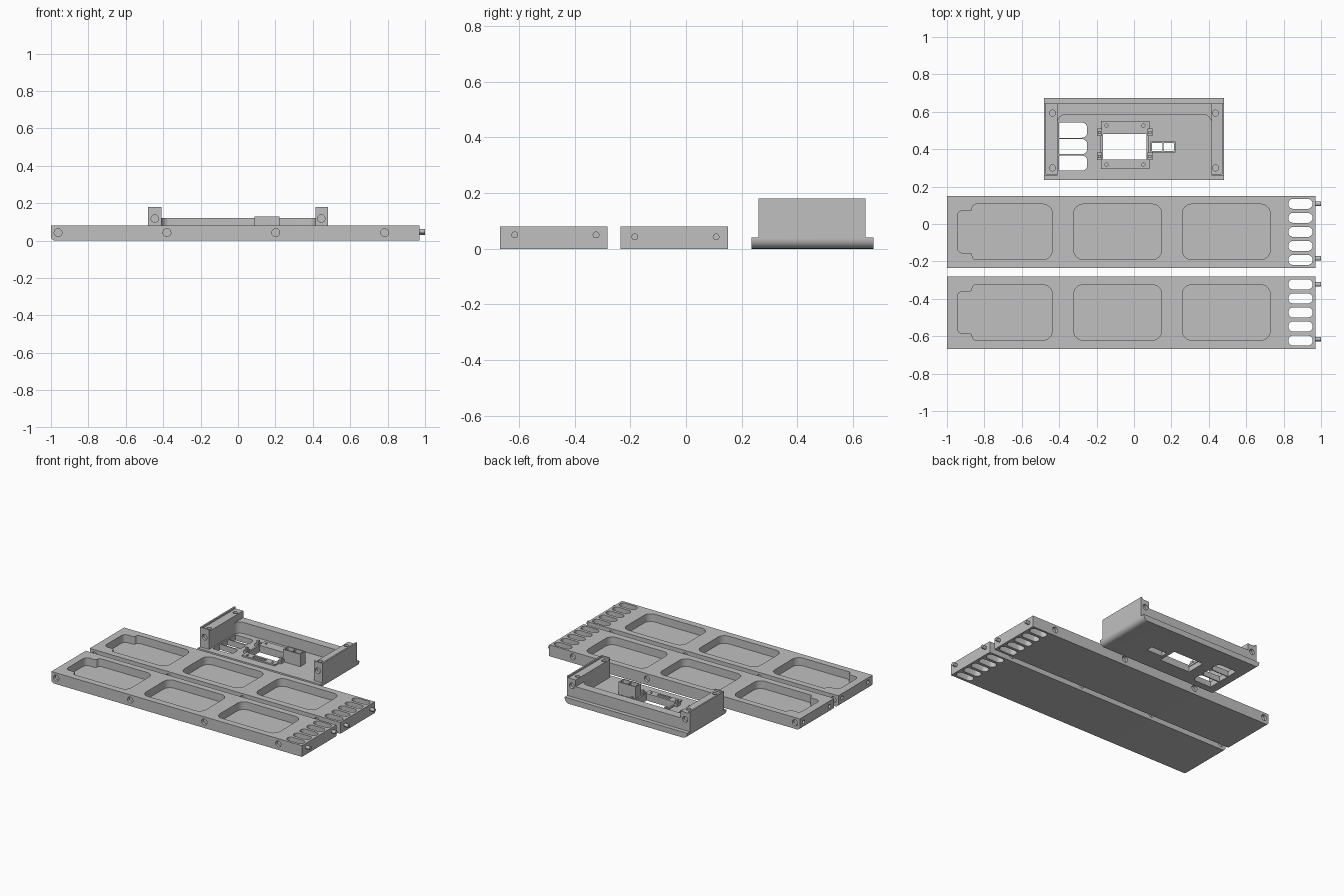
import bpy, bmesh, math
from mathutils import Vector

if "Cube" in bpy.data.objects:
    bpy.data.objects.remove(bpy.data.objects["Cube"])

grey = bpy.data.materials.new("light_grey")
grey.diffuse_color = (0.53, 0.53, 0.53, 1)
grey.use_nodes = True
grey.node_tree.nodes["Principled BSDF"].inputs["Base Color"].default_value = grey.diffuse_color
ORDER = {"x": (2, 0, 1), "y": (0, 2, 1), "z": (0, 1, 2)}


def fillet(corners, steps=6):
    """Right-angled outline (u, v, radius) with rounded corners."""
    pts, n = [], len(corners)
    for i, (u, v, r) in enumerate(corners):
        p = Vector((u, v))
        if r == 0:
            pts.append(p)
            continue
        d1 = (Vector(corners[i - 1][:2]) - p).normalized()
        d2 = (Vector(corners[(i + 1) % n][:2]) - p).normalized()
        c = p + (d1 + d2) * r
        for k in range(steps + 1):
            t = math.pi / 2 * k / steps
            pts.append(c - r * (d2 * math.cos(t) + d1 * math.sin(t)))
    return pts


def rect(u0, u1, v0, v1, r=0):
    return fillet([(u0, v0, r), (u1, v0, r), (u1, v1, r), (u0, v1, r)])


def circle(u, v, r, n=24):
    return [Vector((u + r * math.cos(2 * math.pi * k / n), v + r * math.sin(2 * math.pi * k / n)))
            for k in range(n)]


def prism(name, outline, axis, lo, hi):
    """Extrude an outline along an axis from lo to hi."""
    bm = bmesh.new()
    rings = []
    for w in (lo, hi):
        rings.append([bm.verts.new([(p.x, p.y, w)[j] for j in ORDER[axis]]) for p in outline])
    n = len(outline)
    bm.faces.new(rings[0])
    bm.faces.new(rings[1])
    for i in range(n):
        j = (i + 1) % n
        bm.faces.new((rings[0][i], rings[0][j], rings[1][j], rings[1][i]))
    bmesh.ops.recalc_face_normals(bm, faces=bm.faces)
    me = bpy.data.meshes.new(name)
    bm.to_mesh(me)
    bm.free()
    me.materials.append(grey)
    ob = bpy.data.objects.new(name, me)
    bpy.context.collection.objects.link(ob)
    return ob


def combine(ob, others, operation="DIFFERENCE"):
    """Apply booleans, then remove the tools."""
    for o in others:
        m = ob.modifiers.new("bool", "BOOLEAN")
        m.operation, m.solver, m.object = operation, "EXACT", o
    bpy.context.view_layer.update()
    me = bpy.data.meshes.new_from_object(ob.evaluated_get(bpy.context.evaluated_depsgraph_get()))
    ob.modifiers.clear()
    ob.data = me
    for o in others:
        bpy.data.objects.remove(o)


def cut(outline, axis, lo, hi):
    return prism("cutter", outline, axis, lo, hi)


# Two long panels with pockets, vent slots, side holes and end pegs
for label, y0 in (("back", -0.236), ("front", -0.667)):
    y1 = y0 + 0.386
    panel = prism(label + "_panel", fillet([(-1, 0, 0.022), (0.97, 0, 0), (0.97, 0.08, 0), (-1, 0.08, 0)]),
                  "y", y0, y1)
    a, b = y0 + 0.046, y1 - 0.044
    na, nb = a + 0.035, b - 0.035
    tools = [cut(fillet([(-0.865, a, 0.02), (-0.437, a, 0.05), (-0.437, b, 0.05), (-0.865, b, 0.02),
                         (-0.865, nb, 0.012), (-0.945, nb, 0.03), (-0.945, na, 0.03), (-0.865, na, 0.012)]),
                 "z", 0.025, 0.1)]
    for x0 in (-0.322, 0.258):
        tools.append(cut(rect(x0, x0 + 0.47, a, b, 0.05), "z", 0.025, 0.1))
    for i in range(5):
        yc = y1 - 0.042 - 0.075 * i
        tools.append(cut(rect(0.825, 0.955, yc - 0.027, yc + 0.027, 0.0265), "z", -0.1, 0.1))
    for x in (-0.962, -0.38, 0.202, 0.784):
        tools.append(cut(circle(x, 0.043, 0.021), "y", y0 - 0.02, y0 + 0.02))
        tools.append(cut(circle(x, 0.043, 0.021), "y", y1 - 0.02, y1 + 0.02))
    peg_ys = (y0 + 0.052, y1 - 0.042)
    pz = 0.043 if label == "back" else 0.05
    for y in peg_ys:
        tools.append(cut(circle(y, pz, 0.013), "x", -1.05, -0.985))
    combine(panel, tools)
    for i, y in enumerate(peg_ys):
        prism(f"{label}_peg_{i + 1}", circle(y, pz, 0.012), "x", 0.965, 1.0)

# Tray: base with rounded lower edges, U-shaped wall, taller side walls
tray = prism("tray", fillet([(-0.482, 0, 0.035), (0.482, 0, 0.035), (0.482, 0.04, 0), (-0.482, 0.04, 0)]),
             "y", 0.235, 0.674)
wall = prism("wall", fillet([(-0.482, 0.26, 0), (-0.41, 0.26, 0), (-0.41, 0.585, 0.045), (0.415, 0.585, 0.045),
                             (0.415, 0.26, 0), (0.482, 0.26, 0), (0.482, 0.645, 0), (-0.482, 0.645, 0)]),
             "z", 0.035, 0.12)
sides = [prism("side", rect(*xs, 0.26, 0.645), "z", 0.1, 0.18) for xs in ((-0.482, -0.41), (0.415, 0.482))]
combine(tray, [wall] + sides, "UNION")

# Tray cuts: lipped wall tops, screw holes, vents, sensor window, connector opening
tools = []
for s in (-1, 1):
    tools.append(cut(rect(*sorted((s * 0.40, s * 0.471)), 0.268, 0.66), "z", 0.168, 0.2))
    for y in (0.30, 0.593):
        tools.append(cut(circle(s * 0.436, y, 0.016), "z", 0.14, 0.19))
    tools.append(cut(circle(s * 0.445, 0.118, 0.02), "y", 0.2, 0.28))
    tools.append(cut(circle(s * 0.445, 0.118, 0.02), "y", 0.625, 0.7))
for y in (0.285, 0.373, 0.461):
    r = 0.028
    tools.append(cut(fillet([(-0.40, y, 0), (-0.25, y, r), (-0.25, y + 0.081, r), (-0.40, y + 0.081, 0)]),
                     "z", -0.05, 0.08))
tools.append(cut(rect(-0.17, 0.068, 0.345, 0.482), "z", -0.05, 0.08))
tools.append(cut(rect(0.093, 0.216, 0.388, 0.435), "z", -0.05, 0.08))
combine(tray, tools)

# Sensor frame: two strips with screw holes, plus side rails and clips
for label, y0, y1, yh in (("rear", 0.482, 0.552, 0.526), ("fore", 0.295, 0.345, 0.318)):
    strip = prism(label + "_frame_strip", rect(-0.176, 0.082, y0, y1), "z", 0.035, 0.05)
    tools = [cut(circle(x, yh, 0.009, 16), "z", 0.02, 0.1) for x in (-0.147, 0.05)]
    if label == "fore":
        tools.append(cut(rect(-0.102, -0.002, 0.308, 0.33, 0.004), "z", 0.043, 0.1))
    combine(strip, tools)
    yc = 0.49 if label == "rear" else 0.362
    for side, x in (("left", -0.185), ("right", 0.085)):
        prism(f"{label}_{side}_clip", rect(x - 0.013, x + 0.013, yc - 0.02, yc + 0.02), "z", 0.035, 0.06)
        prism(f"{label}_{side}_clip_post", rect(x - 0.008, x + 0.008, yc - 0.008, yc + 0.008), "z", 0.05, 0.078)
for side, x in (("left", -0.172), ("right", 0.074)):
    prism(side + "_frame_rail", rect(x - 0.006, x + 0.006, 0.34, 0.485), "z", 0.035, 0.05)

# Hollow two-cell connector housing
housing = prism("connector_housing", rect(0.087, 0.222, 0.382, 0.441), "z", 0.036, 0.128)
combine(housing, [cut(rect(x, x + 0.057, 0.39, 0.433, 0.006), "z", -0.02, 0.2) for x in (0.095, 0.157)])

# Smooth curved walls, keep edges sharp
bpy.ops.object.select_all(action="DESELECT")
for ob in bpy.context.scene.objects:
    ob.select_set(True)
    bpy.context.view_layer.objects.active = ob
bpy.ops.object.shade_smooth_by_angle(angle=math.radians(30))
